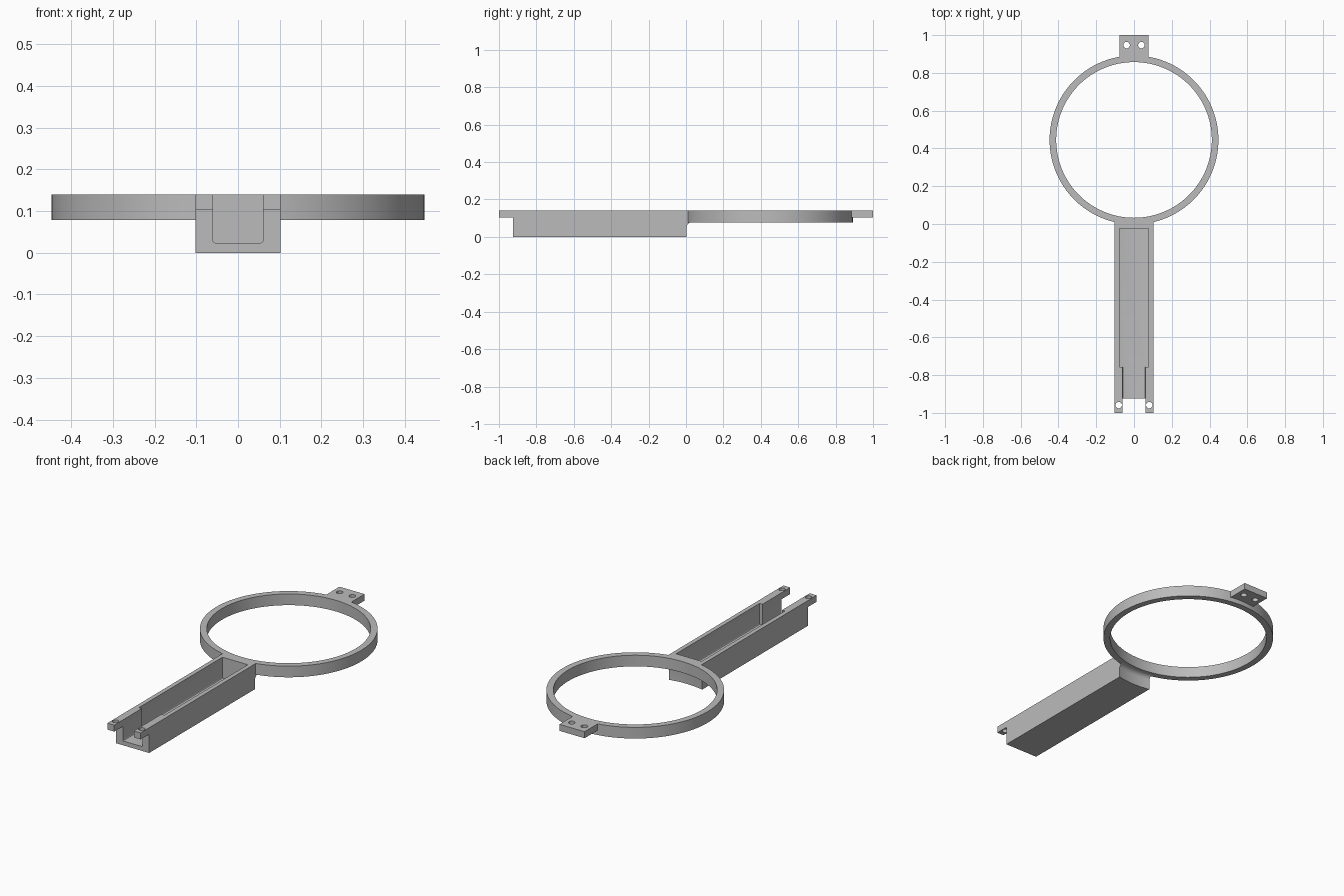
import bpy, bmesh, math

if "Cube" in bpy.data.objects:
    bpy.data.objects.remove(bpy.data.objects["Cube"], do_unlink=True)

TOP = 0.14
RING_Y = 0.445
RING_Z = 0.078
TAB_Z = 0.104

grey = bpy.data.materials.new("plain grey")
grey.use_nodes = True
grey.diffuse_color = (0.5, 0.5, 0.5, 1)
grey.node_tree.nodes["Principled BSDF"].inputs["Base Color"].default_value = (0.5, 0.5, 0.5, 1)


def finish(name, bm):
    bmesh.ops.recalc_face_normals(bm, faces=bm.faces)
    mesh = bpy.data.meshes.new(name)
    bm.to_mesh(mesh)
    bm.free()
    mesh.materials.append(grey)
    obj = bpy.data.objects.new(name, mesh)
    bpy.context.collection.objects.link(obj)
    return obj


def box(name, x, y, z, round_floor=0):
    """Box from (min, max) pairs; round_floor softens the two long lower edges."""
    bm = bmesh.new()
    bmesh.ops.create_cube(bm, size=1)
    for v in bm.verts:
        v.co = [lim[0] if c < 0 else lim[1] for c, lim in zip(v.co, (x, y, z))]
    if round_floor:
        low = [e for e in bm.edges
               if all(v.co.z == min(w.co.z for w in bm.verts) for v in e.verts)
               and e.verts[0].co.x == e.verts[1].co.x]
        bmesh.ops.bevel(bm, geom=low, offset=round_floor, segments=3,
                        profile=0.5, affect='EDGES')
    return finish(name, bm)


def lathe(name, profile, x=0, y=0, steps=128):
    """Turn a closed or axis-to-axis (radius, z) profile about a vertical axis."""
    bm = bmesh.new()
    rings = []
    for r, z in profile:
        if r == 0:
            rings.append([bm.verts.new((x, y, z))] * steps)
        else:
            rings.append([bm.verts.new((x + r * math.cos(a), y + r * math.sin(a), z))
                          for a in (math.tau * i / steps for i in range(steps))])
    for a, b in zip(rings, rings[1:] + rings[:1]):
        for i in range(steps):
            j = (i + 1) % steps
            corners = list(dict.fromkeys((a[i], a[j], b[j], b[i])))
            if len(corners) > 2:
                bm.faces.new(corners)
    return finish(name, bm)


def combine(target, tool, operation):
    mod = target.modifiers.new(operation.lower(), 'BOOLEAN')
    mod.operation = operation
    mod.solver = 'EXACT'
    mod.object = tool
    bpy.context.view_layer.objects.active = target
    bpy.ops.object.modifier_apply(modifier=mod.name)
    bpy.data.objects.remove(tool, do_unlink=True)


# Handle block, hollowed as an open trough with a narrower mouth at the front
body = box("ring_holder", (-0.102, 0.102), (-0.925, 0.03), (0, TOP))
combine(body, box("trough", (-0.078, 0.078), (-0.757, -0.025), (0.024, 0.3), 0.005), 'DIFFERENCE')
combine(body, box("mouth", (-0.06, 0.06), (-1.1, -0.7), (0.024, 0.3), 0.005), 'DIFFERENCE')

# Concave end of the handle, sweeping up to the underside of the ring
FILLET = 0.026
END_R = 0.453
sweep = [(END_R - FILLET * (1 - math.cos(t)), RING_Z - FILLET * (1 - math.sin(t)))
         for t in (math.pi / 2 * i / 8 for i in range(9))]
combine(body, lathe("end_sweep", [(0, -0.1), (END_R, -0.1)] + sweep + [(0, RING_Z)], 0, RING_Y),
        'DIFFERENCE')

# Ring
combine(body, lathe("ring", [(0.412, RING_Z), (0.447, RING_Z), (0.447, TOP), (0.412, TOP)],
                    0, RING_Y), 'UNION')

# Rear tab and the two front lugs
combine(body, box("rear_tab", (-0.077, 0.077), (0.868, 1), (TAB_Z, TOP)), 'UNION')
for side in (-1, 1):
    x = sorted((side * 0.06, side * 0.102))
    combine(body, box("front_lug", x, (-1, -0.9), (TAB_Z, TOP)), 'UNION')

# Screw holes through tab and lugs
for side in (-1, 1):
    for x, y in ((0.039, 0.947), (0.081, -0.959)):
        hole = lathe("screw_hole", [(0, 0.09), (0.017, 0.09), (0.017, 0.2), (0, 0.2)],
                     side * x, y, 32)
        combine(body, hole, 'DIFFERENCE')

bpy.ops.object.select_all(action='DESELECT')
body.select_set(True)
bpy.context.view_layer.objects.active = body
bpy.ops.object.shade_smooth_by_angle(angle=math.radians(30))
